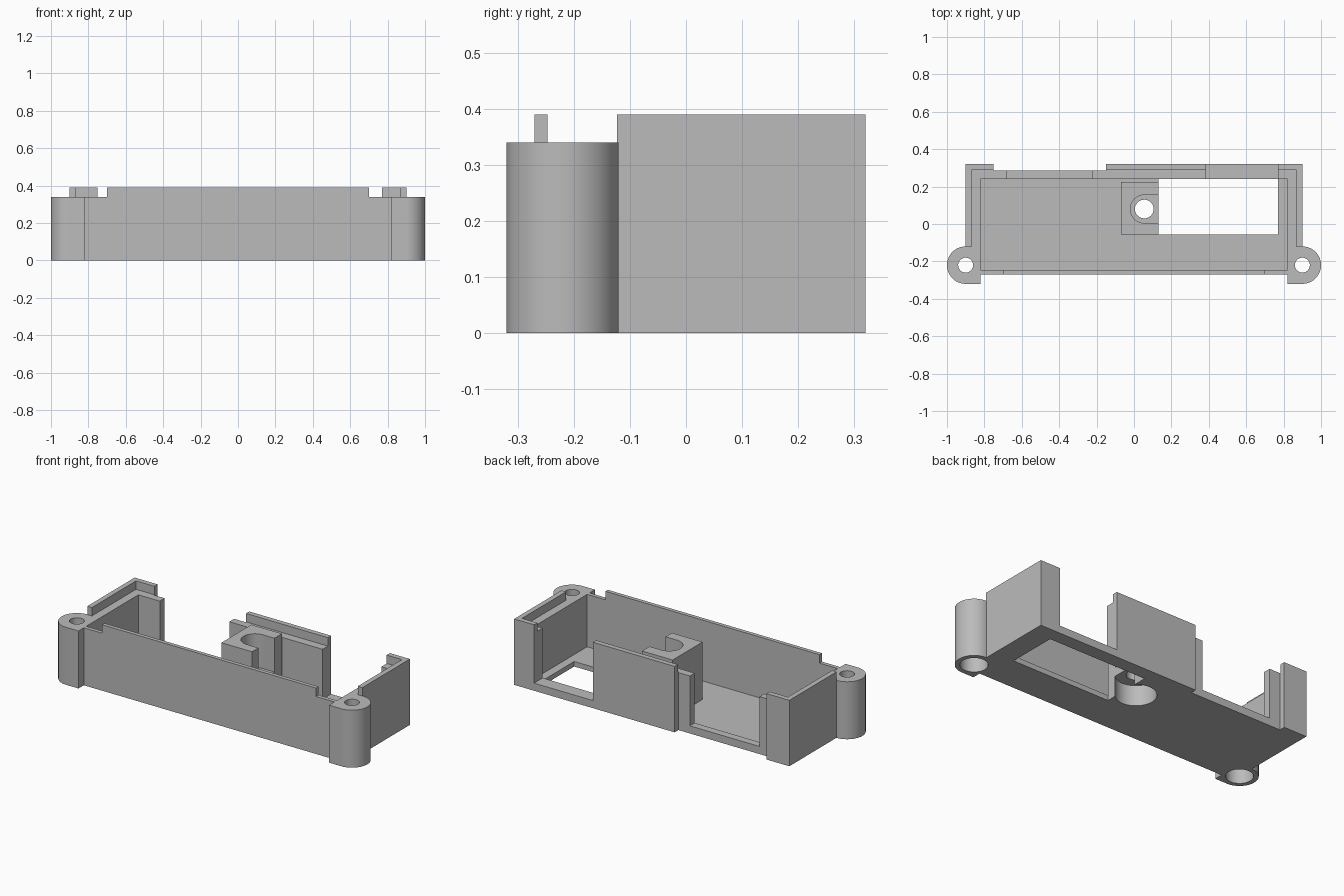
import bpy, bmesh
from math import pi, cos, sin

cube = bpy.data.objects.get("Cube")
if cube:
    bpy.data.objects.remove(cube, do_unlink=True)

grey = bpy.data.materials.new("plain grey")
grey.use_nodes = True
colour = (0.5, 0.5, 0.5, 1)
grey.diffuse_color = colour
grey.node_tree.nodes["Principled BSDF"].inputs["Base Color"].default_value = colour


def prism(name, outline, z0, z1):
    """Extrude a flat outline from z0 to z1."""
    bm = bmesh.new()
    base = bm.faces.new([bm.verts.new((x, y, z0)) for x, y in outline])
    top = bmesh.ops.extrude_face_region(bm, geom=[base])["geom"]
    moved = [v for v in top if isinstance(v, bmesh.types.BMVert)]
    bmesh.ops.translate(bm, verts=moved, vec=(0, 0, z1 - z0))
    bmesh.ops.recalc_face_normals(bm, faces=bm.faces)
    mesh = bpy.data.meshes.new(name)
    bm.to_mesh(mesh)
    bm.free()
    mesh.materials.append(grey)
    obj = bpy.data.objects.new(name, mesh)
    bpy.context.collection.objects.link(obj)
    return obj


def box(name, x0, x1, y0, y1, z0, z1):
    return prism(name, [(x0, y0), (x1, y0), (x1, y1), (x0, y1)], z0, z1)


def arc(cx, cy, r, start, end, n=32):
    step = (end - start) / n
    return [(cx + r * cos(start + i * step), cy + r * sin(start + i * step))
            for i in range(n + 1)]


def bore(cx, cy, r, z0, z1):
    return prism("bore_cutter", arc(cx, cy, r, 0, 2 * pi, 48)[:-1], z0, z1)


def combine(target, tool, operation):
    """Apply a boolean and throw the tool away."""
    tool.hide_render = True
    bpy.context.view_layer.objects.active = target
    mod = target.modifiers.new(operation.lower(), "BOOLEAN")
    mod.operation, mod.object, mod.solver = operation, tool, "EXACT"
    bpy.ops.object.modifier_apply(modifier=mod.name)
    bpy.data.objects.remove(tool, do_unlink=True)


def cut(target, *limits):
    combine(target, box("box_cutter", *limits), "DIFFERENCE")


FLOOR, SILL, RIM, TOP = 0.03, 0.045, 0.34, 0.39
BACK = 0.24

# Tray with a stepped rim
tray = box("tray", -0.9, 0.9, -0.27, 0.32, 0, TOP)
cut(tray, -0.82, 0.82, -0.247, BACK, FLOOR, 1)
cut(tray, -0.87, 0.87, -0.247, 0.29, RIM, 1)
for s in (-1, 1):
    cut(tray, *sorted((s * 0.7, s * 1.2)), -0.5, -0.123, RIM, 1)

# Back openings, outer recess and floor window
cut(tray, -0.68, -0.225, 0.2, 0.5, SILL, 1)
cut(tray, -0.75, -0.15, 0.285, 0.5, -1, 1)
cut(tray, 0.385, 0.77, 0.2, 0.5, SILL, 1)
cut(tray, 0.13, 0.77, -0.055, BACK, -1, 1)

# Rounded screw lugs at the front corners, counterbored from below
for s in (-1, 1):
    outline = [(s * 0.82, -0.32)] + [
        (s * x, y) for x, y in arc(0.9, -0.22, 0.1, -pi / 2, pi / 2)]
    outline.append((s * 0.82, -0.12))
    combine(tray, prism("lug", outline, 0, RIM), "UNION")
    combine(tray, bore(s * 0.9, -0.22, 0.04, -1, 1), "DIFFERENCE")
    combine(tray, bore(s * 0.9, -0.22, 0.073, -1, 0.25), "DIFFERENCE")

# Screw block with an open slot above and a wide bore below
combine(tray, box("block", -0.07, 0.13, -0.055, 0.225, 0, 0.37), "UNION")
slot = arc(0.055, 0.08, 0.075, pi / 2, 3 * pi / 2) + [(0.2, 0.005), (0.2, 0.155)]
combine(tray, prism("slot_cutter", slot, 0.17, 1), "DIFFERENCE")
combine(tray, bore(0.055, 0.08, 0.05, -1, 1), "DIFFERENCE")
combine(tray, bore(0.055, 0.08, 0.11, -1, 0.12), "DIFFERENCE")

# Smooth the round walls, keep the edges crisp
bpy.ops.object.select_all(action="DESELECT")
tray.select_set(True)
bpy.context.view_layer.objects.active = tray
bpy.ops.object.shade_smooth_by_angle(angle=pi / 6)
